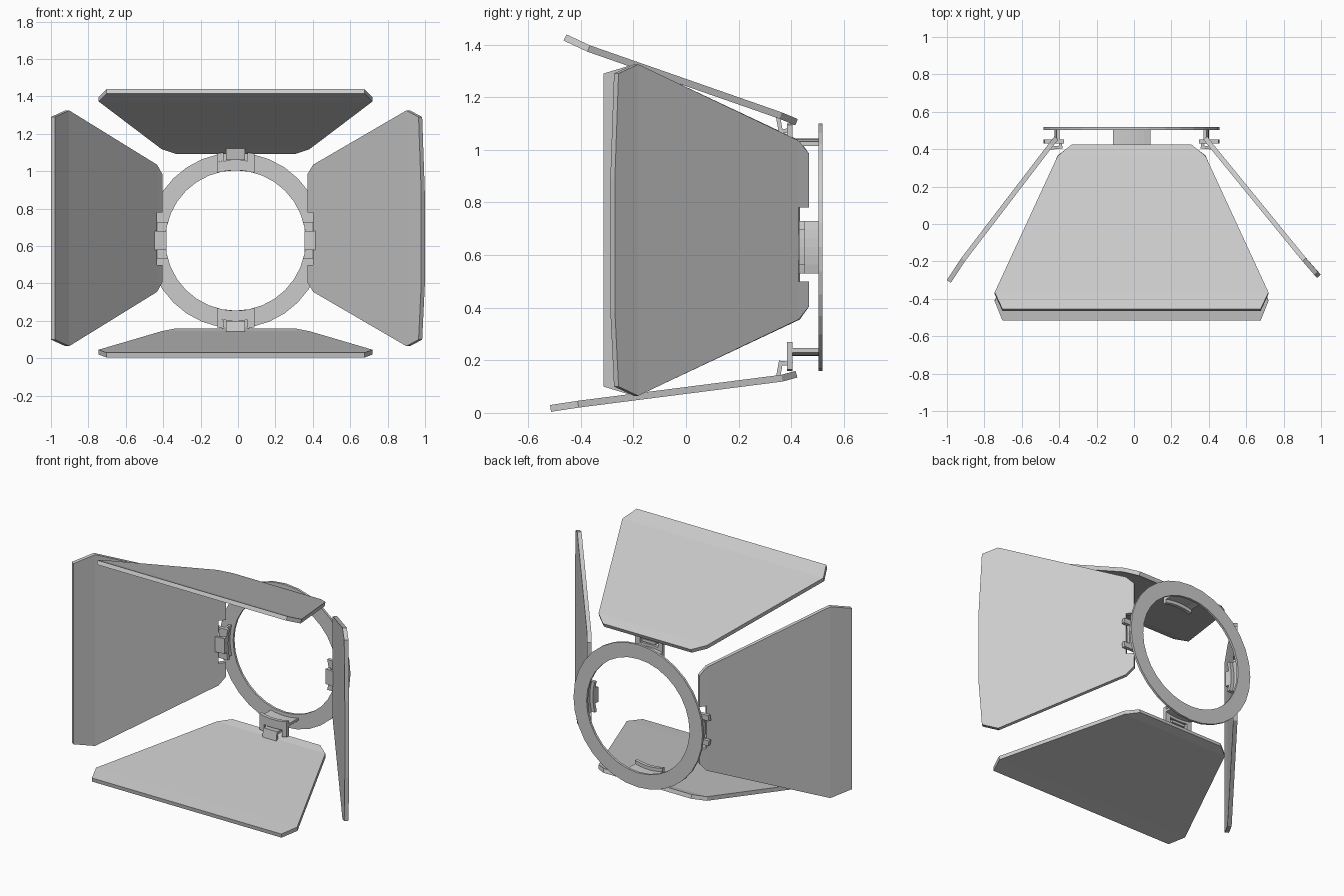
import bpy, bmesh
from math import sqrt, sin, cos, tau
from mathutils import Vector

cube = bpy.data.objects.get("Cube")
if cube:
    bpy.data.objects.remove(cube, do_unlink=True)

grey = bpy.data.materials.new("light_grey")
grey.use_nodes = True
COLOUR = (0.6, 0.6, 0.6, 1)
grey.diffuse_color = COLOUR
grey.node_tree.nodes["Principled BSDF"].inputs["Base Color"].default_value = COLOUR

CENTRE = Vector((-0.013, 0, 0.63))
X, Y, Z = Vector((1, 0, 0)), Vector((0, 1, 0)), Vector((0, 0, 1))


def make_object(name, bm, thickness=0):
    bmesh.ops.recalc_face_normals(bm, faces=bm.faces)
    mesh = bpy.data.meshes.new(name)
    bm.to_mesh(mesh)
    bm.free()
    mesh.materials.append(grey)
    obj = bpy.data.objects.new(name, mesh)
    bpy.context.collection.objects.link(obj)
    if thickness:
        mod = obj.modifiers.new("thickness", "SOLIDIFY")
        mod.thickness = thickness
        mod.offset = 0
        mod.use_even_offset = True
    return obj


def grid(bm, rows, skip=()):
    """Join rows of points with quads, leaving out the skipped (row, column) cells."""
    verts = [[bm.verts.new(p) for p in row] for row in rows]
    for i in range(len(rows) - 1):
        for j in range(len(rows[0]) - 1):
            if (i, j) not in skip:
                bm.faces.new((verts[i][j], verts[i][j + 1], verts[i + 1][j + 1], verts[i + 1][j]))


def place(out, side, u, r, y):
    return CENTRE + side * u + out * r + Y * y


def make_flap(name, out, side, path, widths, shift=0, notch=False, bulge=0):
    """Sheet along a (y, radius) path, with a half width at each station."""
    inner = (0.14, 0.14, 0.2, 0.25)
    rows = []
    for i, ((y, r), w, n) in enumerate(zip(path, widths, inner)):
        k = bulge if i == 3 else 0
        mid = 0.01 if notch else 0
        rows.append([place(out, side, shift - w, r, y),
                     place(out, side, mid - n, r + k, y - k),
                     place(out, side, mid + n, r + k, y - k),
                     place(out, side, shift + w, r, y)])
    bm = bmesh.new()
    grid(bm, rows, skip={(0, 1)} if notch else ())
    make_object(name, bm, 0.026)


def arc_block(bm, out, side, u0, u1, r0, r1, y0, y1, steps=6):
    """Parallel-sided block whose inner and outer faces follow the ring."""
    rows = []
    for i in range(steps + 1):
        u = u0 + (u1 - u0) * i / steps
        a, b = sqrt(r0 * r0 - u * u), sqrt(r1 * r1 - u * u)
        corners = ((a, y0), (b, y0), (b, y1), (a, y1), (a, y0))
        rows.append([place(out, side, u, r, y) for r, y in corners])
    grid(bm, rows)
    for row in (rows[0], rows[-1]):
        bm.faces.new([bm.verts.new(p) for p in row[:4]])
    bmesh.ops.remove_doubles(bm, verts=bm.verts, dist=0.0001)


def make_bracket(name, out, side, front):
    # curved shelf, front flange and two ears either side of the hinge
    for part, u0, u1, r0, r1, y0, y1 in (
            ("shelf", -0.1, 0.1, 0.397, 0.413, front, 0.505),
            ("flange", -0.1, 0.1, 0.375, 0.43, front, front + 0.022),
            ("ear_a", -0.1, -0.065, 0.43, 0.475, front, front + 0.022),
            ("ear_b", 0.065, 0.1, 0.43, 0.475, front, front + 0.022)):
        bm = bmesh.new()
        arc_block(bm, out, side, u0, u1, r0, r1, y0, y1)
        make_object(f"{name}_bracket_{part}", bm)


def make_hinge(name, out, side, path):
    bm = bmesh.new()
    grid(bm, [[place(out, side, u, r, y) for u in (-0.05, 0.05)] for y, r in path])
    make_object(f"{name}_hinge_tab", bm, 0.016)


# Mounting ring
bm = bmesh.new()
rows = []
for i in range(33):
    a = tau * i / 32
    direction = X * cos(a) + Z * sin(a)
    corners = ((0.375, 0.503), (0.47, 0.503), (0.47, 0.518), (0.375, 0.518), (0.375, 0.503))
    rows.append([CENTRE + direction * r + Y * y for r, y in corners])
grid(bm, rows)
bmesh.ops.remove_doubles(bm, verts=bm.verts, dist=0.0001)
make_object("mounting_ring", bm)

# Flaps
wide = (0.32, 0.395, 0.732, 0.69)
narrow = (0.29, 0.34, 0.63, 0.595)
make_flap("top_flap", Z, X, ((0.42, 0.475), (0.36, 0.5), (-0.37, 0.755), (-0.46, 0.797)), wide)
make_flap("bottom_flap", -Z, X, ((0.42, 0.483), (0.365, 0.498), (-0.41, 0.597), (-0.515, 0.613)), wide)
make_flap("right_flap", -X, Z, ((0.46, 0.402), (0.425, 0.43), (-0.19, 0.9), (-0.307, 0.977)),
          narrow, 0.065, True)
make_flap("left_flap", X, Z, ((0.46, 0.395), (0.42, 0.425), (-0.19, 0.923), (-0.265, 0.988)),
          narrow, 0.065, True, 0.014)

# Brackets and hinges
upright_hinge = ((0.405, 0.445), (0.36, 0.44), (0.35, 0.495))
side_hinge = ((0.45, 0.385), (0.412, 0.378), (0.405, 0.435))
for name, out, side, front, hinge in (
        ("top", Z, X, 0.383, upright_hinge), ("bottom", -Z, X, 0.383, upright_hinge),
        ("right", -X, Z, 0.43, side_hinge), ("left", X, Z, 0.43, side_hinge)):
    make_bracket(name, out, side, front)
    make_hinge(name, out, side, hinge)
